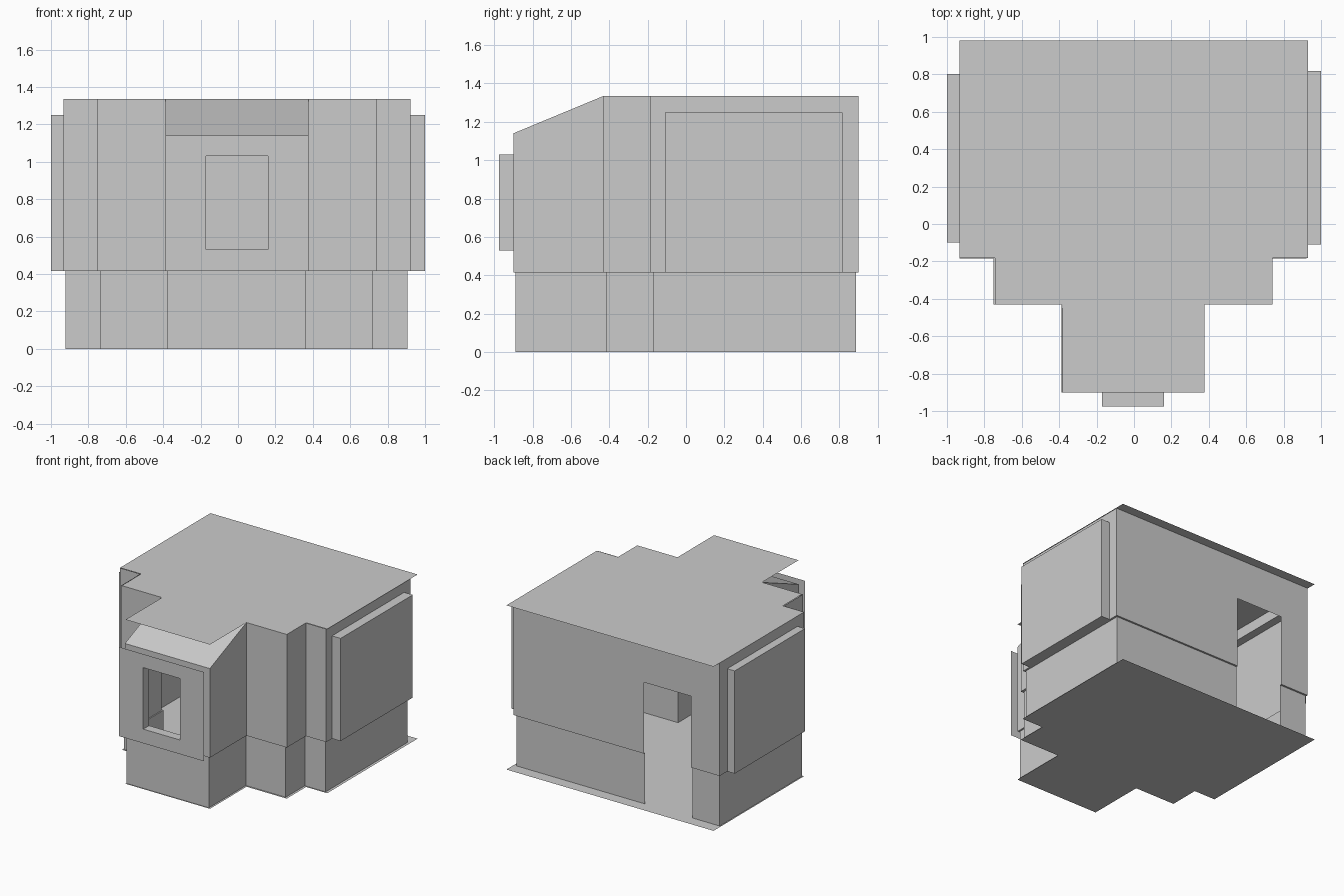
import bpy
import bmesh

cube = bpy.data.objects.get("Cube")
if cube:
    bpy.data.objects.remove(cube, do_unlink=True)

grey = bpy.data.materials.new("plain_grey")
grey.use_nodes = True
grey.diffuse_color = (0.6, 0.6, 0.6, 1)
grey.node_tree.nodes["Principled BSDF"].inputs["Base Color"].default_value = (0.6, 0.6, 0.6, 1)

TOP, STEP, EAVE = 1.335, 0.415, 1.14
BACK, FRONT, PANEL = 0.9, -0.9, -0.975
DOOR = (-0.676, -0.253)
DOOR_TOP = 0.995
WINDOW = (-0.17, 0.53, 0.16, 1.03)


def build(name, faces):
    """Make one flat-shaded object from a list of polygons."""
    bm = bmesh.new()
    for face in faces:
        bm.faces.new([bm.verts.new(p) for p in face])
    bmesh.ops.remove_doubles(bm, verts=bm.verts, dist=0.0005)
    bmesh.ops.recalc_face_normals(bm, faces=bm.faces)
    mesh = bpy.data.meshes.new(name)
    bm.to_mesh(mesh)
    bm.free()
    mesh.materials.append(grey)
    obj = bpy.data.objects.new(name, mesh)
    bpy.context.collection.objects.link(obj)
    return obj


def sheet(axis, pos, outer, hole):
    """Upright sheet across an axis, with a rectangular opening."""
    us = [outer[0], hole[0], hole[2], outer[2]]
    vs = [outer[1], hole[1], hole[3], outer[3]]
    faces = []
    for i in range(3):
        for j in range(3):
            u0, u1, v0, v1 = us[i], us[i + 1], vs[j], vs[j + 1]
            if (i == 1 and j == 1) or u1 - u0 < 0.001 or v1 - v0 < 0.001:
                continue
            loop = [(u0, v0), (u1, v0), (u1, v1), (u0, v1)]
            faces.append([(pos, u, v) if axis == "x" else (u, pos, v) for u, v in loop])
    return faces


def strip(path, low, high):
    """Wall strip along a plan path; high gives the top of each point."""
    return [[(*a, low), (*b, low), (*b, high(b)), (*a, high(a))]
            for a, b in zip(path, path[1:])]


def stepped(xs, ys, back, shift):
    """Plan outline from the back left corner round the front to the back right."""
    half = [(xs[0], back), (xs[0], ys[0]), (xs[1], ys[0]),
            (xs[1], ys[1]), (xs[2], ys[1]), (xs[2], ys[2])]
    pts = half + [(-x, y) for x, y in reversed(half)]
    return [(x + shift, y) for x, y in pts]


upper = stepped((0.928, 0.745, 0.382), (-0.185, -0.43, FRONT), BACK, -0.005)
lower = stepped((0.915, 0.728, 0.37), (-0.17, -0.415, -0.89), 0.885, -0.008)
plate = stepped((0.932, 0.742, 0.38), (-0.182, -0.43, FRONT), 0.98, -0.002)

# Flat floor and roof plates
build("floor", [[(x, y, 0) for x, y in plate]])
build("roof", [[(x, y, TOP) for x, y in plate]])

# Lower wall, open at the doorway, and the ledge where the upper wall overhangs
lower_open = [(DOOR[1], 0.885)] + lower + [(DOOR[0], 0.885)]
upper_open = [(DOOR[1], BACK)] + upper + [(DOOR[0], BACK)]
build("lower_wall", strip(lower_open, 0, lambda p: STEP))
ledge = []
for i in range(len(lower_open) - 1):
    ledge.append([(*p, STEP) for p in
                  (lower_open[i], lower_open[i + 1], upper_open[i + 1], upper_open[i])])
build("ledge", ledge)

# Stepped upper walls beside the nose, lowered at its front edge
eave = lambda p: EAVE if p[1] <= FRONT else TOP
for side, path in (("left", upper[1:6]), ("right", upper[6:11])):
    build(side + "_stepped_wall", strip(path, STEP, eave))

# Sloped cover of the nose
(nose_l, tip_l, tip_r, nose_r) = upper[4:8]
build("nose_slope", [[(*nose_l, TOP), (*tip_l, EAVE), (*tip_r, EAVE), (*nose_r, TOP)]])

# Front wall, the facing panel ahead of it, and the window reveal between them
nose = (tip_r[0], STEP, tip_l[0], EAVE)
build("front_wall", sheet("y", FRONT, nose, WINDOW))
build("front_panel", sheet("y", PANEL, nose, WINDOW))
u0, v0, u1, v1 = WINDOW
ring = [(u0, v0), (u1, v0), (u1, v1), (u0, v1)]
build("window_reveal", [[(a[0], FRONT, a[1]), (b[0], FRONT, b[1]),
                         (b[0], PANEL, b[1]), (a[0], PANEL, a[1])]
                        for a, b in zip(ring, ring[1:] + ring[:1])])

# Back wall with the doorway
build("back_wall", sheet("y", BACK, (upper[-1][0], STEP, upper[0][0], TOP),
                         (DOOR[0], STEP, DOOR[1], DOOR_TOP)))

# Side walls, each opening into a shallow bay
for side, wall_x, out_x, y0, y1 in (("left", upper[0][0], 1.0, -0.11, 0.817),
                                    ("right", upper[-1][0], -1.0, -0.1, 0.802)):
    bay_top = 1.25
    build(side + "_wall", sheet("x", wall_x, (-0.185, STEP, BACK, TOP),
                                (y0, STEP, y1, bay_top)))
    path = [(wall_x, y0), (out_x, y0), (out_x, y1), (wall_x, y1)]
    faces = strip(path, STEP, lambda p: bay_top)
    faces += [[(*p, z) for p in path] for z in (STEP, bay_top)]
    build(side + "_bay", faces)
